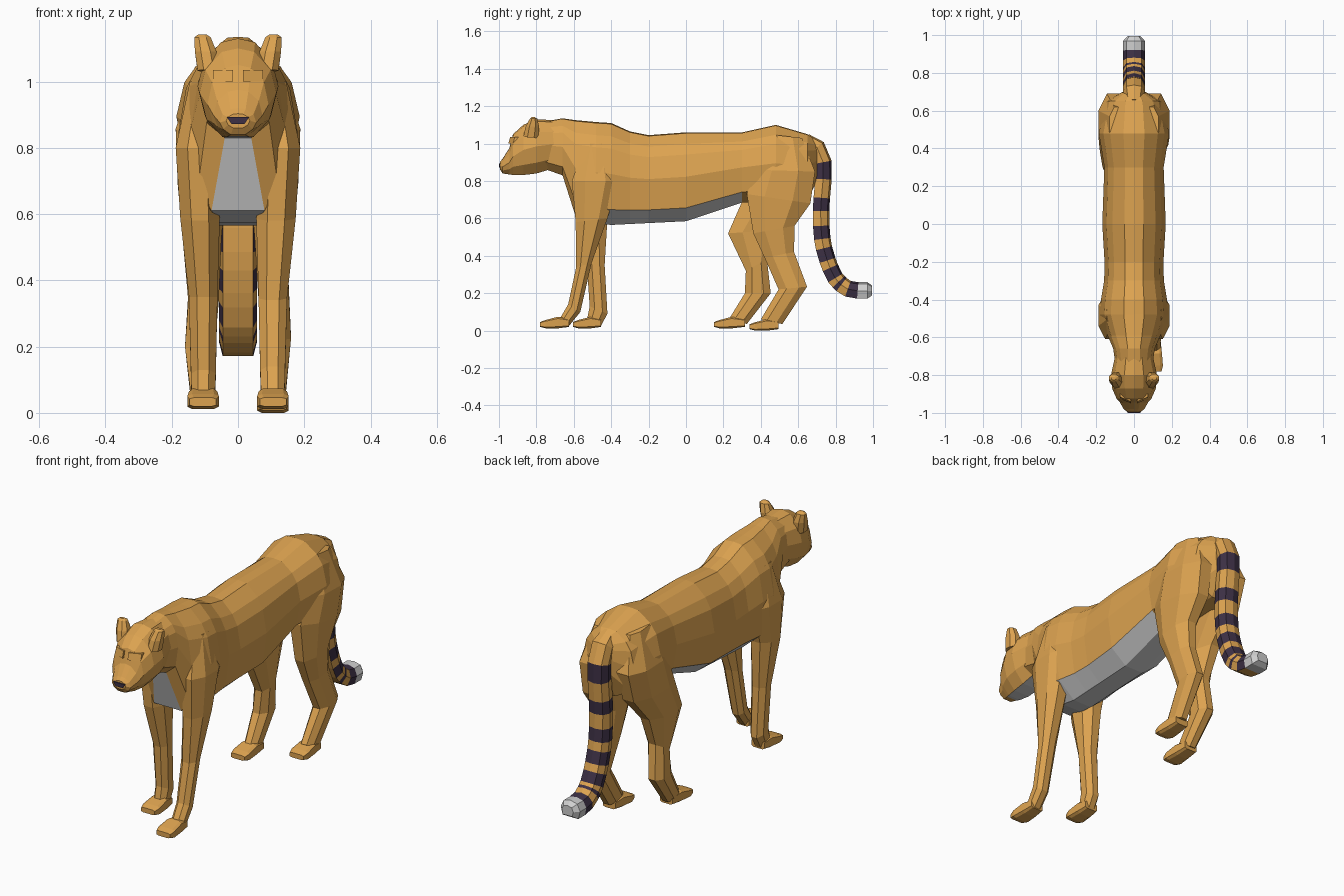
import bpy, bmesh, math
from mathutils import Vector


def material(name, rgb):
    m = bpy.data.materials.new(name)
    m.diffuse_color = (*rgb, 1)
    return m


MATS = [material("tawny_fur", (0.72, 0.365, 0.08)),
        material("pale_fur", (0.62, 0.62, 0.62)),
        material("dark_fur", (0.047, 0.03, 0.06))]
FUR, PALE, DARK = 0, 1, 2


def loft(name, rings, rule=lambda i, j: FUR, cap=(FUR, FUR)):
    """Skin a list of closed rings; rule gives the colour for ring i, side j."""
    bm = bmesh.new()
    vs = [[bm.verts.new(p) for p in r] for r in rings]
    n = len(rings[0])
    for i in range(len(rings) - 1):
        for j in range(n):
            k = (j + 1) % n
            f = bm.faces.new((vs[i][j], vs[i][k], vs[i + 1][k], vs[i + 1][j]))
            f.material_index = rule(i, j)
    for r, c in ((vs[0], cap[0]), (vs[-1], cap[1])):
        bm.faces.new(r).material_index = c
    bmesh.ops.recalc_face_normals(bm, faces=bm.faces)
    me = bpy.data.meshes.new(name)
    bm.to_mesh(me)
    bm.free()
    for m in MATS:
        me.materials.append(m)
    ob = bpy.data.objects.new(name, me)
    bpy.context.collection.objects.link(ob)
    return ob


def mirrored(half):
    """Close a half outline (starting on the centre line) across x = 0."""
    return half + [(-x, y, z) for x, y, z in reversed(half[1:])]


# Torso: y, top z, bottom z, half width, bottom half width
torso_rows = [(-0.80, 1.11, 0.88, 0.09, 0.04), (-0.66, 1.135, 0.83, 0.11, 0.04),
              (-0.59, 1.125, 0.61, 0.14, 0.08), (-0.48, 1.115, 0.575, 0.18, 0.06),
              (-0.40, 1.11, 0.565, 0.175, 0.055), (-0.30, 1.065, 0.57, 0.158, 0.055),
              (-0.20, 1.045, 0.575, 0.156, 0.055), (0.0, 1.06, 0.585, 0.168, 0.055),
              (0.30, 1.06, 0.685, 0.157, 0.05), (0.48, 1.10, 0.69, 0.186, 0.05),
              (0.65, 1.05, 0.70, 0.15, 0.04), (0.70, 1.02, 0.80, 0.06, 0.03)]
rings = []
for y, zt, zb, w, b in torso_rows:
    h = zt - zb
    rings.append(mirrored([(0, y, zt), (0.3 * w, y, zt - 0.01 * h), (0.68 * w, y, zt - 0.13 * h),
                           (0.87 * w, y, zt - 0.25 * h), (w, y, zb + 0.5 * h),
                           (0.86 * w, y, zb + 0.15 * h), (b, y, zb)]))


def torso_colour(i, j):
    if j == 6 and i < 8:
        return PALE
    return PALE if j in (5, 7) and 3 <= i < 8 else FUR


loft("torso", rings, torso_colour)

# Head: y, top z, bottom z, half width, height share of the widest point
head_rows = [(-0.70, 1.125, 0.87, 0.10, 0.5), (-0.80, 1.13, 0.84, 0.122, 0.5),
             (-0.87, 1.10, 0.832, 0.116, 0.5), (-0.925, 1.05, 0.832, 0.092, 0.45),
             (-0.945, 0.975, 0.835, 0.074, 0.45), (-0.98, 0.92, 0.84, 0.055, 0.45),
             (-0.994, 0.903, 0.86, 0.036, 0.5)]
rings = []
for y, zt, zb, w, s in head_rows:
    h = zt - zb
    rings.append(mirrored([(0, y, zt), (0.42 * w, y, zt - 0.04 * h), (0.85 * w, y, zt - 0.24 * h),
                           (w, y, zb + s * h), (0.82 * w, y, zb + 0.2 * h), (0.4 * w, y, zb)]))
loft("head", rings, lambda i, j: PALE if j == 5 and i < 4 else FUR)

# Nose
loft("nose", [[(-0.034, y, 0.893), (0.034, y, 0.893), (0.02, y, 0.872), (-0.02, y, 0.872)]
              for y in (-0.985, -1.0)], lambda i, j: DARK, (DARK, DARK))


def oct_ring(x0, x1, front, back, c=0.28):
    """Eight-sided ring between a front and a back (y, z) point."""
    f, b = Vector(front), Vector(back)
    pts = []
    for u, v in ((c, 0), (1 - c, 0), (1, c), (1, 1 - c), (1 - c, 1), (c, 1), (0, 1 - c), (0, c)):
        p = f.lerp(b, v)
        pts.append((x0 + (x1 - x0) * u, p.x, p.y))
    return pts


# Ears and brows
for side, s in (("left", -1), ("right", 1)):
    loft(side + "_ear", [oct_ring(s * 0.055, s * 0.122, (-0.87, 1.035), (-0.79, 1.03)),
                         oct_ring(s * 0.065, s * 0.13, (-0.858, 1.09), (-0.785, 1.09)),
                         oct_ring(s * 0.082, s * 0.132, (-0.835, 1.133), (-0.795, 1.133)),
                         oct_ring(s * 0.095, s * 0.12, (-0.825, 1.142), (-0.81, 1.142))])
    loft(side + "_brow", [[(s * 0.015, y0, z), (s * 0.075, y1, z), (s * 0.075, -0.88, z),
                           (s * 0.015, -0.88, z)]
                          for y0, y1, z in ((-0.95, -0.925, 1.0), (-0.94, -0.915, 1.035))])


def leg(name, s, rows):
    """Rows: front y, front z, back y, back z, inner x, outer x."""
    loft(name, [oct_ring(s * a, s * b, (yf, zf), (yb, zb)) for yf, zf, yb, zb, a, b in rows])


def paw(name, s, y, z, length):
    rows = ((0, 0.008, 0.034, 0.066, 0.146), (0.03, 0, 0.045, 0.058, 0.153),
            (0.095, 0, 0.062, 0.062, 0.148), (length, 0.008, 0.05, 0.068, 0.142))
    loft(name, [oct_ring(s * a, s * b, (y + d, z + z0), (y + d, z + z1), 0.15)
                for d, z0, z1, a, b in rows])


# Front legs: shared shoulder, then one leg reaching forward and one straight
shoulder = [(-0.54, 1.0, -0.42, 1.0, 0.06, 0.145), (-0.61, 0.80, -0.36, 0.80, 0.06, 0.188),
            (-0.59, 0.58, -0.42, 0.60, 0.055, 0.174)]
leg("right_front_leg", 1, shoulder + [
    (-0.587, 0.34, -0.505, 0.36, 0.062, 0.148), (-0.63, 0.14, -0.565, 0.10, 0.067, 0.142),
    (-0.68, 0.055, -0.625, 0.025, 0.07, 0.14)])
leg("left_front_leg", -1, shoulder + [
    (-0.53, 0.35, -0.435, 0.35, 0.062, 0.148), (-0.515, 0.13, -0.42, 0.09, 0.067, 0.142),
    (-0.53, 0.055, -0.455, 0.025, 0.07, 0.14)])
paw("right_front_paw", 1, -0.78, 0.012, 0.155)
paw("left_front_paw", -1, -0.605, 0.012, 0.15)

# Rear legs: shared hip, the right one trailing and the left one forward
hip = [(0.44, 1.05, 0.62, 1.03, 0.04, 0.13), (0.37, 0.86, 0.69, 0.85, 0.03, 0.188)]
leg("right_rear_leg", 1, hip + [
    (0.325, 0.73, 0.665, 0.68, 0.035, 0.182), (0.36, 0.52, 0.58, 0.56, 0.05, 0.167),
    (0.42, 0.39, 0.578, 0.42, 0.058, 0.152), (0.495, 0.22, 0.647, 0.235, 0.07, 0.16),
    (0.40, 0.06, 0.515, 0.035, 0.07, 0.143)])
leg("left_rear_leg", -1, hip + [
    (0.30, 0.69, 0.64, 0.69, 0.035, 0.182), (0.225, 0.52, 0.50, 0.54, 0.05, 0.167),
    (0.32, 0.32, 0.433, 0.38, 0.058, 0.15), (0.315, 0.20, 0.453, 0.20, 0.07, 0.16),
    (0.235, 0.07, 0.325, 0.035, 0.07, 0.143)])
paw("right_rear_paw", 1, 0.34, 0.0, 0.155)
paw("left_rear_paw", -1, 0.15, 0.012, 0.165)

# Tail: centre line stations (y, z) fall on the edges of the bands
path = [Vector(p) for p in (
    (0.64, 1.02), (0.70, 0.98), (0.733, 0.90), (0.733, 0.81), (0.724, 0.71), (0.72, 0.64),
    (0.721, 0.56), (0.727, 0.49), (0.736, 0.44), (0.755, 0.375), (0.77, 0.335), (0.797, 0.28),
    (0.815, 0.26), (0.83, 0.245), (0.865, 0.222), (0.918, 0.213), (0.97, 0.213), (0.995, 0.213))]
bands = (2, 4, 6, 8, 10, 12, 14)
rings = []
for i, p in enumerate(path):
    t = (path[min(i + 1, len(path) - 1)] - path[max(i - 1, 0)]).normalized()
    n = Vector((-t.y, t.x))
    k = {0: 0.75, len(path) - 1: 0.6}.get(i, 1)
    ring = []
    for x, d in ((-0.046, -0.042), (0.046, -0.042), (0.057, 0), (0.04, 0.036), (0, 0.046),
                 (-0.04, 0.036), (-0.057, 0)):
        q = p + n * d * k
        ring.append((x * k, q.x, q.y))
    rings.append(ring)


def tail_colour(i, j):
    if i >= 15:
        return PALE
    return DARK if i in bands and j != 0 else FUR


loft("tail", rings, tail_colour, (FUR, PALE))
